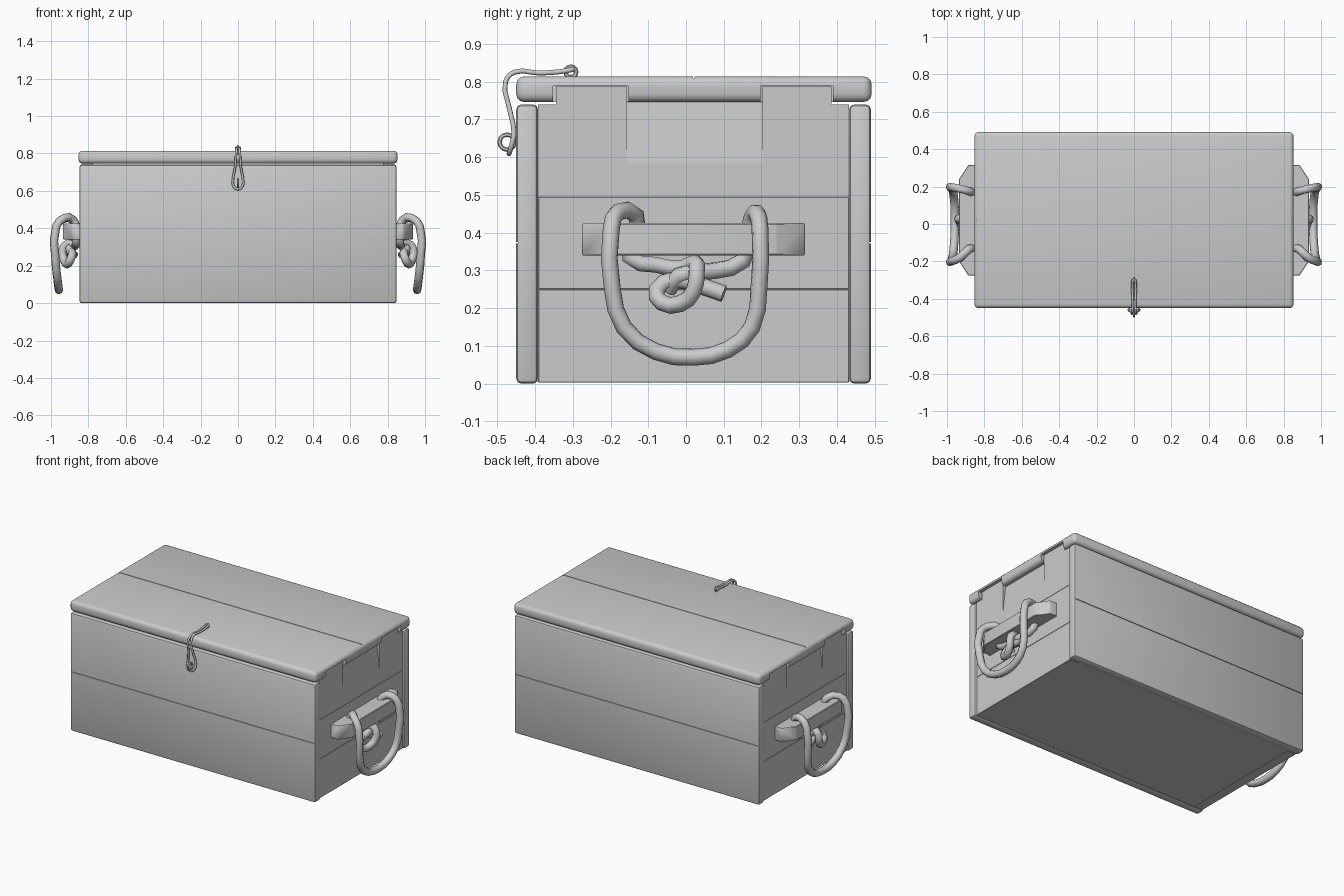
import bpy, bmesh, math
from mathutils import Vector

if "Cube" in bpy.data.objects:
    bpy.data.objects.remove(bpy.data.objects["Cube"])


def finish(o, angle=35):
    # apply modifiers / curve bevel, then smooth shading with sharp edges kept
    bpy.ops.object.select_all(action='DESELECT')
    bpy.context.view_layer.objects.active = o
    o.select_set(True)
    bpy.ops.object.convert(target='MESH')
    bpy.ops.object.shade_smooth_by_angle(angle=math.radians(angle))
    return o


def mirror(o):
    o.modifiers.new("mirror", 'MIRROR').use_mirror_merge = False


def prism(name, pts, vec):
    # flat outline pushed along a vector
    me = bpy.data.meshes.new(name)
    bm = bmesh.new()
    f = bm.faces.new([bm.verts.new(p) for p in pts])
    r = bmesh.ops.extrude_face_region(bm, geom=[f])
    vs = [g for g in r["geom"] if isinstance(g, bmesh.types.BMVert)]
    bmesh.ops.translate(bm, vec=Vector(vec), verts=vs)
    bmesh.ops.recalc_face_normals(bm, faces=bm.faces)
    bm.to_mesh(me)
    bm.free()
    o = bpy.data.objects.new(name, me)
    bpy.context.collection.objects.link(o)
    return o


def box(name, x0, x1, y0, y1, z0, z1):
    return prism(name, [(x0, y0, z0), (x1, y0, z0), (x1, y1, z0), (x0, y1, z0)], (0, 0, z1 - z0))


def bevel(o, w, seg=2):
    b = o.modifiers.new("bevel", 'BEVEL')
    b.width, b.segments = w, seg
    return o


def cut(o, *cutters):
    for c in cutters:
        c.hide_render = True
        m = o.modifiers.new("cut", 'BOOLEAN')
        m.operation, m.solver, m.object = 'DIFFERENCE', 'EXACT', c
    finish(o)
    for c in cutters:
        bpy.data.objects.remove(c)
    return o


def cord(name, pts, r, cyclic=False, res=2, mirrored=False):
    cu = bpy.data.curves.new(name, 'CURVE')
    cu.dimensions = '3D'
    cu.bevel_depth, cu.bevel_resolution = r, 2
    cu.use_fill_caps, cu.resolution_u = True, res
    s = cu.splines.new('BEZIER')
    s.bezier_points.add(len(pts) - 1)
    for b, p in zip(s.bezier_points, pts):
        b.co = p
        b.handle_left_type = b.handle_right_type = 'AUTO'
    s.use_cyclic_u = cyclic
    o = bpy.data.objects.new(name, cu)
    bpy.context.collection.objects.link(o)
    finish(o, 50)
    if mirrored:
        mirror(o)
        finish(o, 50)
    return o


def ring(name, loc, rot, R, r):
    bpy.ops.mesh.primitive_torus_add(location=loc, rotation=rot, major_radius=R, minor_radius=r,
                                     major_segments=12, minor_segments=6)
    o = bpy.context.object
    o.name = name
    return finish(o, 50)


# front and back walls, each with a seam between two planks
for name, y0, y1, yo in (("front_wall", -.45, -.392, -.45), ("back_wall", .432, .49, .49)):
    w = bevel(box(name, -.848, .848, y0, y1, 0, .74), .014)
    cut(w, box("seam", -1, 1, yo - .005, yo + .005, .371, .375))

# end walls: two lower planks
for i, (z0, z1) in enumerate(((.003, .25), (.25, .495))):
    p = bevel(box(f"end_plank_{i}", .775, .836, -.392, .432, z0, z1), .002, 1)
    mirror(p)
    finish(p)

# upper end plank with two tabs rising into the lid
outline = [(-.392, .495), (.432, .495), (.432, .74), (.385, .74), (.385, .787), (.203, .787),
           (.203, .585), (-.157, .585), (-.157, .787), (-.345, .787), (-.345, .74), (-.392, .74)]
p = prism("end_plank_tabbed", [(.775, y, z) for y, z in outline], (.061, 0, 0))
mirror(p)
finish(p)

# middle section between the tabs, sloping inwards to the top
p = prism("end_plank_middle", [(.775, -.157, .585), (.836, -.157, .585), (.818, -.157, .745), (.775, -.157, .745)],
          (0, .36, 0))
mirror(p)
finish(p)

# floor
finish(box("floor", -.80, .80, -.395, .435, .006, .05))

# lid with rounded edges, centre seam and notches for the tabs
lid = bevel(box("lid", -.853, .853, -.45, .492, .746, .814), .022, 3)
notches = [box("notch", min(s * .76, s * .9), max(s * .76, s * .9), y0, y1, .7, .789)
           for s in (-1, 1) for y0, y1 in ((-.353, -.152), (.198, .39))]
cut(lid, box("seam", -1, 1, .018, .022, .809, .9), *notches)

# carved bar on each end
bar = prism("handle_bar", [(.83, -.275, .34), (.885, -.275, .34), (.935, -.20, .34),
                           (.935, .24, .34), (.885, .315, .34), (.83, .315, .34)], (0, 0, .085))
bevel(bar, .003, 1)
mirror(bar)
finish(bar)

# knotted rope handle, one continuous path: free end, knot, loop, knot
rope = [(.91, .10, .238), (.90, .03, .262), (.888, -.03, .275), (.89, -.078, .248), (.905, -.065, .215),
        (.92, -.015, .212), (.935, .02, .245), (.935, .028, .295), (.905, .025, .32), (.875, -.01, .305),
        (.868, -.08, .315), (.866, -.15, .335), (.866, -.135, .40), (.88, -.132, .445), (.93, -.18, .455),
        (.972, -.198, .41), (.977, -.195, .25), (.968, -.165, .15), (.96, -.08, .085), (.958, .02, .07),
        (.96, .11, .09), (.968, .175, .15), (.977, .193, .25), (.972, .196, .41), (.93, .188, .452),
        (.88, .175, .44), (.866, .165, .39), (.868, .15, .325), (.88, .08, .30), (.895, .03, .295),
        (.90, -.02, .285), (.872, -.045, .25)]
cord("rope_handle", rope, .0225, mirrored=True)

# latch: thin cord loop over the front edge
half = [(.009, -.33, .827), (.007, -.39, .823), (.007, -.455, .825), (.010, -.478, .80),
        (.015, -.468, .73), (.026, -.456, .665), (.024, -.464, .625)]
loop = [(0, -.296, .833)] + half + [(0, -.469, .609)] + [(-x, y, z) for x, y, z in reversed(half)]
cord("latch_cord", loop, .0065, cyclic=True, res=3)

# staples holding the latch on lid and front
ring("lid_staple", (0, -.305, .826), (0, math.pi / 2, 0), .014, .006)
ring("front_staple", (0, -.474, .64), (0, math.pi / 2, 0), .020, .006)
